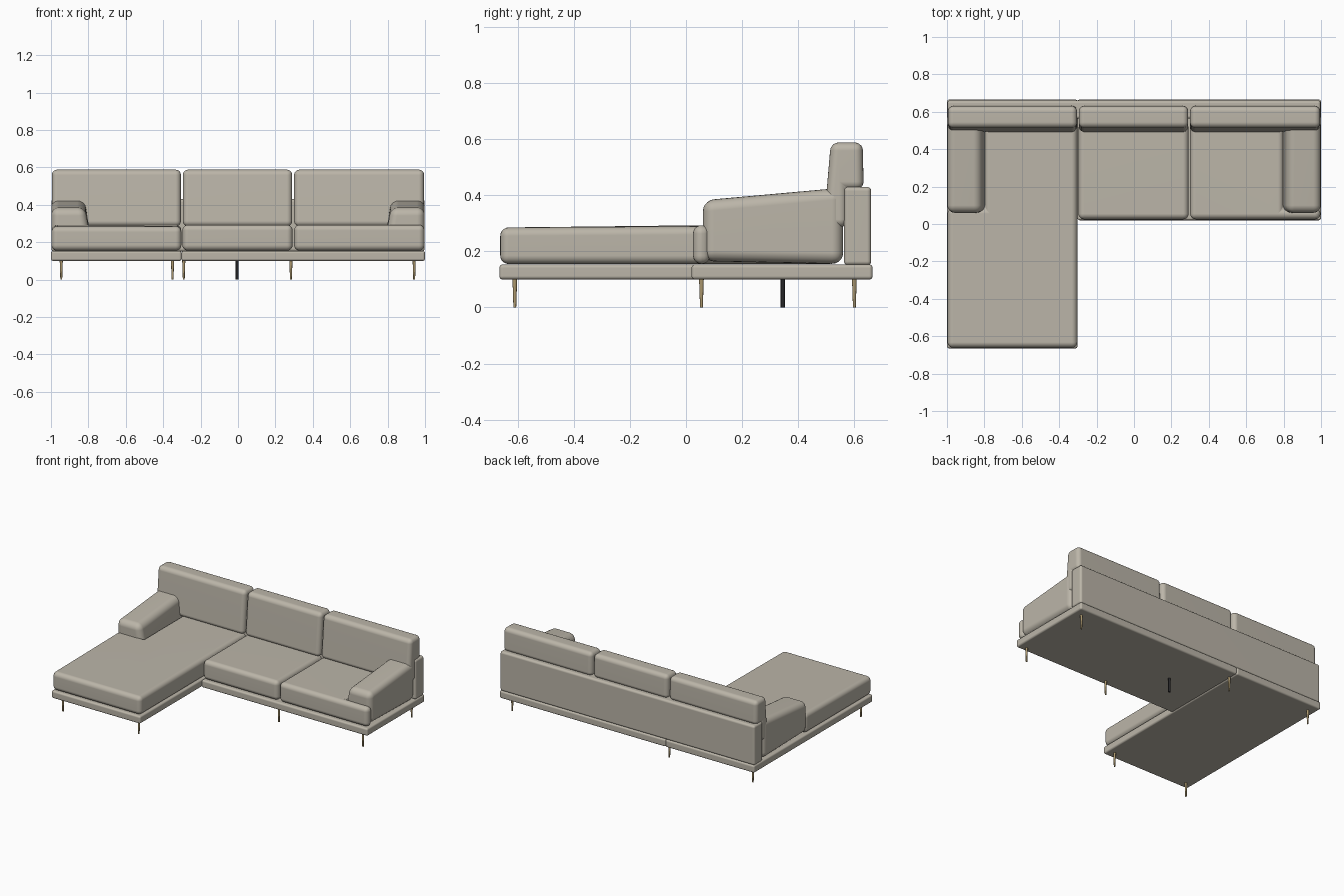
import bpy
import bmesh
import math
from mathutils import Vector

cube = bpy.data.objects.get("Cube")
if cube:
    bpy.data.objects.remove(cube, do_unlink=True)


def material(name, rgb):
    m = bpy.data.materials.new(name)
    m.use_nodes = True
    m.diffuse_color = (*rgb, 1)
    bsdf = m.node_tree.nodes["Principled BSDF"]
    bsdf.inputs["Base Color"].default_value = (*rgb, 1)
    bsdf.inputs["Roughness"].default_value = 0.8
    return m


fabric = material("beige fabric", (0.50, 0.465, 0.395))
brass = material("brass", (0.42, 0.32, 0.16))
black = material("black metal", (0.02, 0.02, 0.022))


def finish(name, bm, mat):
    bmesh.ops.recalc_face_normals(bm, faces=bm.faces)
    mesh = bpy.data.meshes.new(name)
    bm.to_mesh(mesh)
    bm.free()
    mesh.materials.append(mat)
    ob = bpy.data.objects.new(name, mesh)
    bpy.context.collection.objects.link(ob)
    bpy.ops.object.select_all(action='DESELECT')
    ob.select_set(True)
    bpy.context.view_layer.objects.active = ob
    bpy.ops.object.shade_smooth_by_angle(angle=math.radians(40))
    return ob


def prism(name, outline, axis, lo, hi, radius, mat=fabric, shape=None):
    """Extrude an outline along x or z, optionally reshape it, and round all edges."""
    bm = bmesh.new()
    place = (lambda p: (lo, *p)) if axis == 'x' else (lambda p: (*p, lo))
    face = bm.faces.new([bm.verts.new(place(p)) for p in outline])
    out = bmesh.ops.extrude_face_region(bm, geom=[face])
    step = Vector((hi - lo, 0, 0)) if axis == 'x' else Vector((0, 0, hi - lo))
    for v in out["geom"]:
        if isinstance(v, bmesh.types.BMVert):
            v.co += step
    if shape:
        for v in bm.verts:
            shape(v.co)
    bmesh.ops.recalc_face_normals(bm, faces=bm.faces)
    bmesh.ops.bevel(bm, geom=bm.edges[:], offset=radius, segments=5, profile=0.5,
                    affect='EDGES', clamp_overlap=True)
    ob = finish(name, bm, mat)
    ob.modifiers.new("even shading", 'WEIGHTED_NORMAL').keep_sharp = True
    return ob


def rect(x0, x1, y0, y1):
    return [(x0, y0), (x1, y0), (x1, y1), (x0, y1)]


# Platform: chaise part and main part
prism("chaise_base", rect(-1, -0.302, -0.665, 0.665), 'z', 0.10, 0.153, 0.012)
prism("main_base", rect(-0.302, 1, 0.02, 0.665), 'z', 0.10, 0.153, 0.012)

# Back panel
prism("back_panel", rect(-0.998, 0.998, 0.563, 0.66), 'z', 0.15, 0.43, 0.015)

# Seat cushions, the outer two notched around the arms
prism("middle_seat", rect(-0.297, 0.292, 0.025, 0.54), 'z', 0.155, 0.293, 0.03)
prism("left_seat", [(0.3, 0.025), (0.997, 0.025), (0.997, 0.085), (0.80, 0.085),
                    (0.80, 0.54), (0.3, 0.54)], 'z', 0.155, 0.293, 0.03)


def slope_chaise(co):
    if co.z > 0.2:
        co.z += 0.008 * min(0, co.y) / 0.66


prism("chaise_seat", [(-0.997, -0.662), (-0.303, -0.662), (-0.303, 0.54), (-0.80, 0.54),
                      (-0.80, 0.085), (-0.997, 0.085)],
      'z', 0.155, 0.293, 0.03, shape=slope_chaise)

# Back cushions resting over the top of the panel
back_profile = [(0.49, 0.285), (0.575, 0.285), (0.575, 0.42),
                (0.633, 0.42), (0.63, 0.588), (0.516, 0.588)]
for name, x0, x1 in (("right_back_cushion", -0.995, -0.305),
                     ("middle_back_cushion", -0.295, 0.29),
                     ("left_back_cushion", 0.30, 0.995)):
    prism(name, back_profile, 'x', x0, x1, 0.038)

# Arms with a sloping top and a flared inner side
arm_profile = [(0.06, 0.165), (0.56, 0.155), (0.56, 0.427), (0.06, 0.382)]


def flare_arm(co):
    if abs(co.x) < 0.9 and co.z > 0.3:
        co.x += math.copysign(0.04, co.x)


for name, side in (("right_arm", -1), ("left_arm", 1)):
    prism(name, arm_profile, 'x', side * 0.778, side * 0.998, 0.04, shape=flare_arm)


# Legs
def leg(name, x, y, foot, top, mat):
    bm = bmesh.new()
    bmesh.ops.create_cone(bm, cap_ends=True, segments=16, radius1=foot, radius2=top, depth=0.105)
    bmesh.ops.translate(bm, verts=bm.verts, vec=(x, y, 0.0525))
    finish(name, bm, mat)


for name, x, y in (("chaise_front_right_leg", -0.945, -0.61),
                   ("chaise_front_left_leg", -0.35, -0.61),
                   ("front_middle_leg", 0.283, 0.055),
                   ("front_left_leg", 0.942, 0.055),
                   ("rear_right_leg", -0.945, 0.60),
                   ("rear_middle_leg", -0.29, 0.60),
                   ("rear_left_leg", 0.942, 0.60)):
    leg(name, x, y, 0.005, 0.0085, brass)
leg("centre_support_leg", -0.005, 0.345, 0.0075, 0.0075, black)
